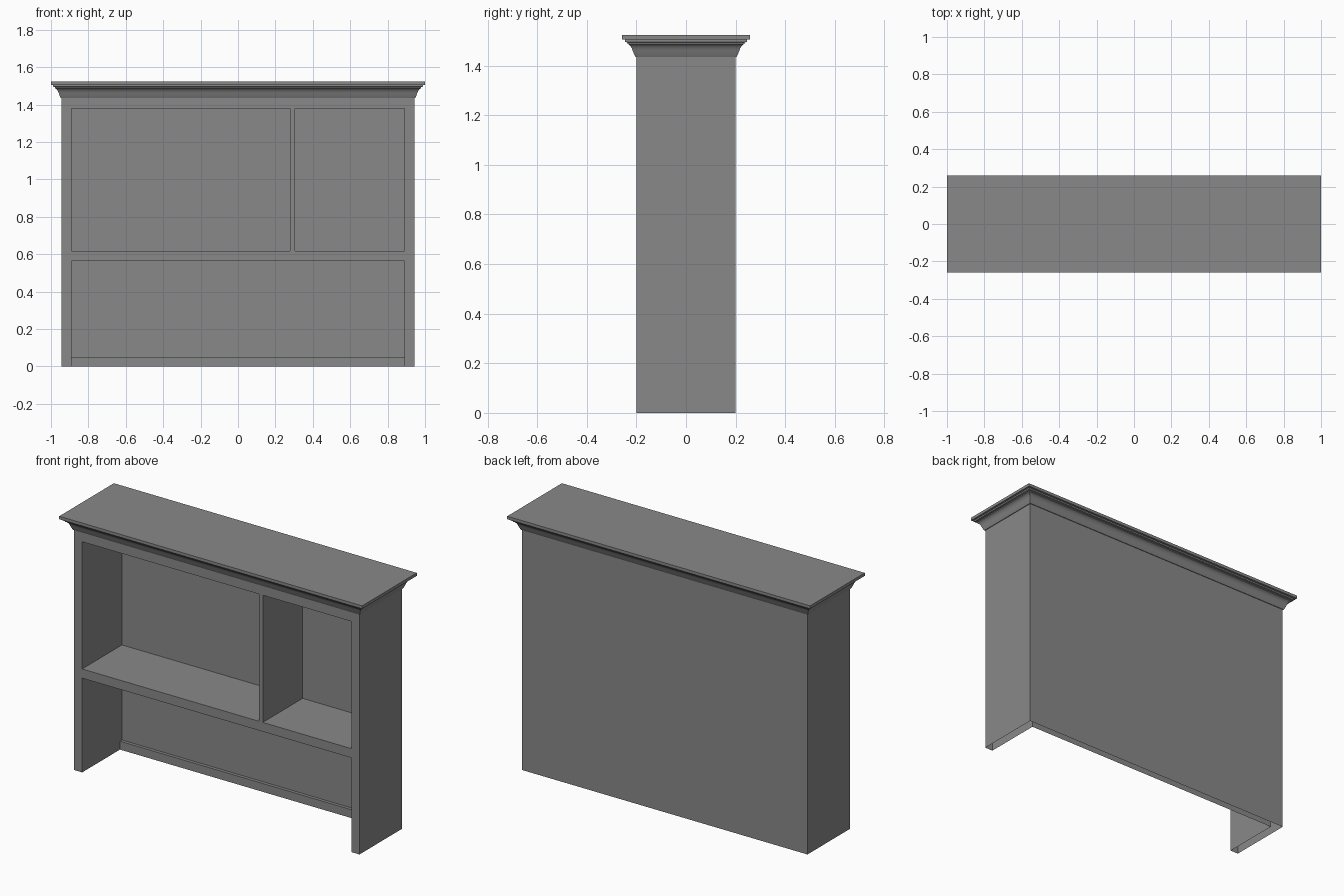
import bpy
import bmesh
from math import radians

cube = bpy.data.objects.get("Cube")
if cube:
    bpy.data.objects.remove(cube, do_unlink=True)

# One painted-wood colour
GREY = (0.25, 0.25, 0.25, 1)
paint = bpy.data.materials.new("grey_paint")
paint.use_nodes = True
paint.diffuse_color = GREY
paint.node_tree.nodes["Principled BSDF"].inputs["Base Color"].default_value = GREY

# Main sizes
HALF_W, HALF_D, BODY_TOP = 0.943, 0.2, 1.435
INNER_W, BACK_Y, RAIL_Y = 0.89, 0.176, 0.157
SHELF_LOW, SHELF_HIGH, BAY_TOP = 0.563, 0.618, 1.378
FRONT = -0.3  # cutters start ahead of the front face


def loft(name, rings, caps=True):
    """Skin a list of closed rings of points into a solid."""
    bm = bmesh.new()
    loops = [[bm.verts.new(p) for p in ring] for ring in rings]
    for a, b in zip(loops, loops[1:]):
        n = len(a)
        for i in range(n):
            j = (i + 1) % n
            bm.faces.new((a[i], a[j], b[j], b[i]))
    if caps:
        bm.faces.new(loops[0])
        bm.faces.new(loops[-1])
    bmesh.ops.recalc_face_normals(bm, faces=bm.faces)
    mesh = bpy.data.meshes.new(name)
    bm.to_mesh(mesh)
    bm.free()
    mesh.materials.append(paint)
    obj = bpy.data.objects.new(name, mesh)
    bpy.context.collection.objects.link(obj)
    return obj


def prism(name, x0, x1, profile):
    """Extrude a (y, z) profile from x0 to x1."""
    return loft(name, [[(x, y, z) for y, z in profile] for x in (x0, x1)])


def rect(y0, y1, z0, z1):
    return [(y0, z0), (y1, z0), (y1, z1), (y0, z1)]


# Carcass with three open bays; the lower bay leaves a rail along the back
carcass = prism("carcass", -HALF_W, HALF_W, rect(-HALF_D, HALF_D, 0, BODY_TOP))
upper = rect(FRONT, BACK_Y, SHELF_HIGH, BAY_TOP)
lower = [(FRONT, -0.1), (RAIL_Y, -0.1), (RAIL_Y, 0.05), (BACK_Y, 0.05),
         (BACK_Y, SHELF_LOW), (FRONT, SHELF_LOW)]
cutters = [prism("wide_bay_cutter", -INNER_W, 0.279, upper),
           prism("narrow_bay_cutter", 0.304, INNER_W, upper),
           prism("lower_bay_cutter", -INNER_W, INNER_W, lower)]
for cutter in cutters:
    cutter.hide_render = True
    mod = carcass.modifiers.new(cutter.name, "BOOLEAN")
    mod.operation = "DIFFERENCE"
    mod.solver = "EXACT"
    mod.object = cutter

# Bake the cuts, then open the underside of the hollow walls
bpy.context.view_layer.update()
graph = bpy.context.evaluated_depsgraph_get()
baked = bpy.data.meshes.new_from_object(carcass.evaluated_get(graph))
carcass.modifiers.clear()
carcass.data = baked
for cutter in cutters:
    bpy.data.objects.remove(cutter, do_unlink=True)
bm = bmesh.new()
bm.from_mesh(baked)
under = [f for f in bm.faces if all(abs(v.co.z) < 0.001 for v in f.verts)]
bmesh.ops.delete(bm, geom=under, context="FACES")
bm.to_mesh(baked)
bm.free()

# Crown moulding: (overhang, height) profile carried round the top
crown_profile = [(0, 1.435), (0.004, 1.435), (0.010, 1.447), (0.015, 1.460),
                 (0.019, 1.471), (0.024, 1.479), (0.030, 1.485), (0.036, 1.488),
                 (0.036, 1.493), (0.045, 1.496), (0.045, 1.505),
                 (0.058, 1.505), (0.058, 1.523)]
rings = []
for out, z in crown_profile:
    w, d = HALF_W + out, HALF_D + out
    rings.append([(-w, -d, z), (w, -d, z), (w, d, z), (-w, d, z)])
crown = loft("crown_moulding", rings)

# Soft cove, crisp corners
bpy.ops.object.select_all(action="DESELECT")
crown.select_set(True)
bpy.context.view_layer.objects.active = crown
bpy.ops.object.shade_smooth_by_angle(angle=radians(30))
